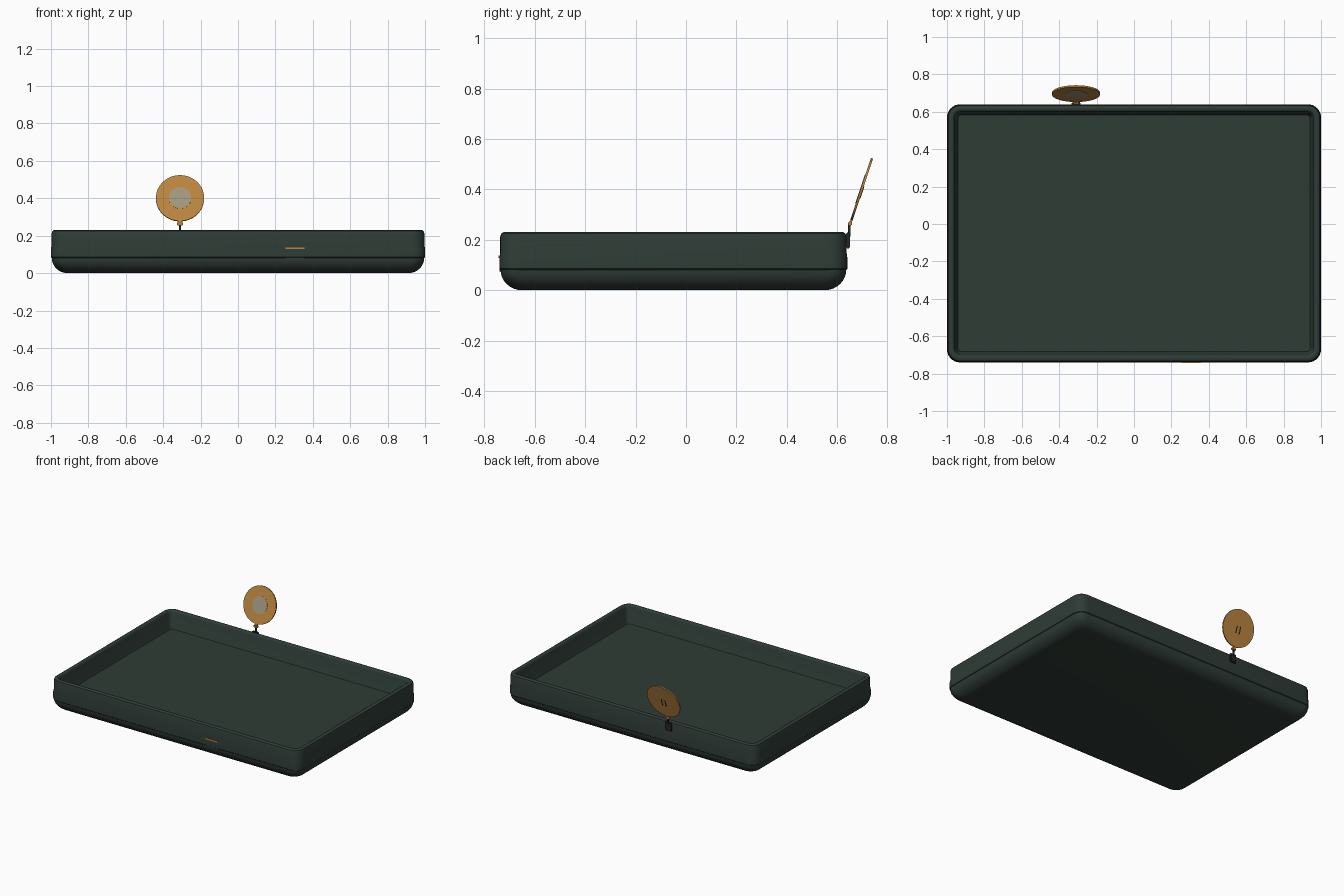
import bpy, bmesh, math
from mathutils import Vector, Matrix

cube = bpy.data.objects.get("Cube")
if cube:
    bpy.data.objects.remove(cube, do_unlink=True)


def material(name, rgb, rough=0.6):
    m = bpy.data.materials.new(name)
    m.use_nodes = True
    m.diffuse_color = (*rgb, 1)
    b = m.node_tree.nodes["Principled BSDF"]
    b.inputs["Base Color"].default_value = (*rgb, 1)
    b.inputs["Roughness"].default_value = rough
    return m


GREEN = material("dark green", (0.028, 0.045, 0.037))
GOLD = material("brass", (0.50, 0.235, 0.05))
SILVER = material("pale mirror", (0.36, 0.31, 0.21))
DARK = material("dark metal", (0.016, 0.02, 0.019))

CENTRE_Y = -0.05
HALF_X, HALF_Y = 1.0, 0.69


def finish(name, bm, mat, angle=35):
    bmesh.ops.recalc_face_normals(bm, faces=bm.faces)
    mesh = bpy.data.meshes.new(name)
    bm.to_mesh(mesh)
    bm.free()
    mesh.materials.append(mat)
    ob = bpy.data.objects.new(name, mesh)
    bpy.context.collection.objects.link(ob)
    bpy.ops.object.select_all(action="DESELECT")
    ob.select_set(True)
    bpy.context.view_layer.objects.active = ob
    bpy.ops.object.shade_smooth_by_angle(angle=math.radians(angle))
    return ob


def rounded_ring(bm, inset, z, radius, steps=8):
    """Rounded rectangle of vertices, inset from the tray outline."""
    ring = []
    hx, hy = HALF_X - inset - radius, HALF_Y - inset - radius
    for q, (sx, sy) in enumerate([(1, 1), (-1, 1), (-1, -1), (1, -1)]):
        for i in range(steps + 1):
            a = math.pi / 2 * (q + i / steps)
            ring.append(bm.verts.new((sx * hx + radius * math.cos(a),
                                      CENTRE_Y + sy * hy + radius * math.sin(a), z)))
    return ring


def loft(name, profile, mat):
    """Skin a list of (inset, height, corner radius) and cap both ends."""
    bm = bmesh.new()
    rings = [rounded_ring(bm, *p) for p in profile]
    for a, b in zip(rings, rings[1:]):
        for i in range(len(a)):
            j = (i + 1) % len(a)
            bm.faces.new((a[i], a[j], b[j], b[i]))
    bm.faces.new(rings[0])
    bm.faces.new(rings[-1])
    return finish(name, bm, mat)


def box(name, centre, size, mat, bevel=0.0):
    bm = bmesh.new()
    bmesh.ops.create_cube(bm, size=1, matrix=Matrix.Translation(centre) @ Matrix.Diagonal((*size, 1)))
    if bevel:
        bmesh.ops.bevel(bm, geom=bm.edges[:], offset=bevel, segments=2, affect="EDGES")
    return finish(name, bm, mat)


# Curved lower shell
steps = 8
shell = []
for i in range(steps + 1):
    a = math.pi / 2 * i / steps
    shell.append((0.004 + 0.085 * (1 - math.sin(a)), 0.082 * (1 - math.cos(a)), 0.065))
loft("lower_shell", shell, GREEN)

# Upper tray: outer wall, rounded rim, inner wall, floor
loft("upper_tray", [
    (0.006, 0.079, 0.065), (0.0, 0.085, 0.07), (0.0, 0.13, 0.07), (0.003, 0.15, 0.07),
    (0.003, 0.212, 0.07), (0.007, 0.224, 0.066), (0.016, 0.23, 0.058),
    (0.03, 0.23, 0.044), (0.036, 0.226, 0.038), (0.04, 0.216, 0.034),
    (0.054, 0.11, 0.024), (0.058, 0.103, 0.02)], GREEN)

# Front badge bar and finger catch
box("front_bar", (0.305, -0.741, 0.133), (0.1, 0.006, 0.01), GOLD)
box("front_catch", (0.305, -0.734, 0.08), (0.1, 0.01, 0.012), GREEN)

# Hinge clip on the back wall with its stem
PIVOT_X = -0.31
box("hinge_clip", (PIVOT_X, 0.643, 0.197), (0.048, 0.016, 0.064), DARK, 0.004)
box("hinge_stem", (PIVOT_X, 0.648, 0.235), (0.012, 0.01, 0.05), DARK, 0.002)
box("hinge_knuckle", (PIVOT_X, 0.65, 0.263), (0.034, 0.016, 0.018), GOLD, 0.004)

# Tilted round mirror: local z is its front normal, local y points up the disc
TILT = math.radians(18.4)
normal = Vector((0, -math.cos(TILT), math.sin(TILT)))
up = Vector((0, math.sin(TILT), math.cos(TILT)))
side = up.cross(normal)
disc_frame = Matrix((side, up, normal)).transposed().to_4x4()
disc_frame.translation = (PIVOT_X, 0.697, 0.4)


def disc(name, radius, depth, offset, mat):
    bm = bmesh.new()
    bmesh.ops.create_cone(bm, cap_ends=True, segments=48, radius1=radius, radius2=radius, depth=depth,
                          matrix=disc_frame @ Matrix.Translation((0, 0, offset)))
    return finish(name, bm, mat)


disc("mirror_frame", 0.129, 0.009, 0, GOLD)
disc("mirror_glass", 0.06, 0.003, 0.005, SILVER)

# Neck joining the knuckle to the disc
neck = box("mirror_neck", (0, -0.13, 0), (0.016, 0.03, 0.008), GOLD)
neck.matrix_world = disc_frame

# Two small slots on the back of the disc
for label, x in (("left", 0.014), ("right", -0.014)):
    slot = box(label + "_back_slot", (x, -0.012, -0.005), (0.006, 0.05, 0.003), DARK)
    slot.matrix_world = disc_frame
